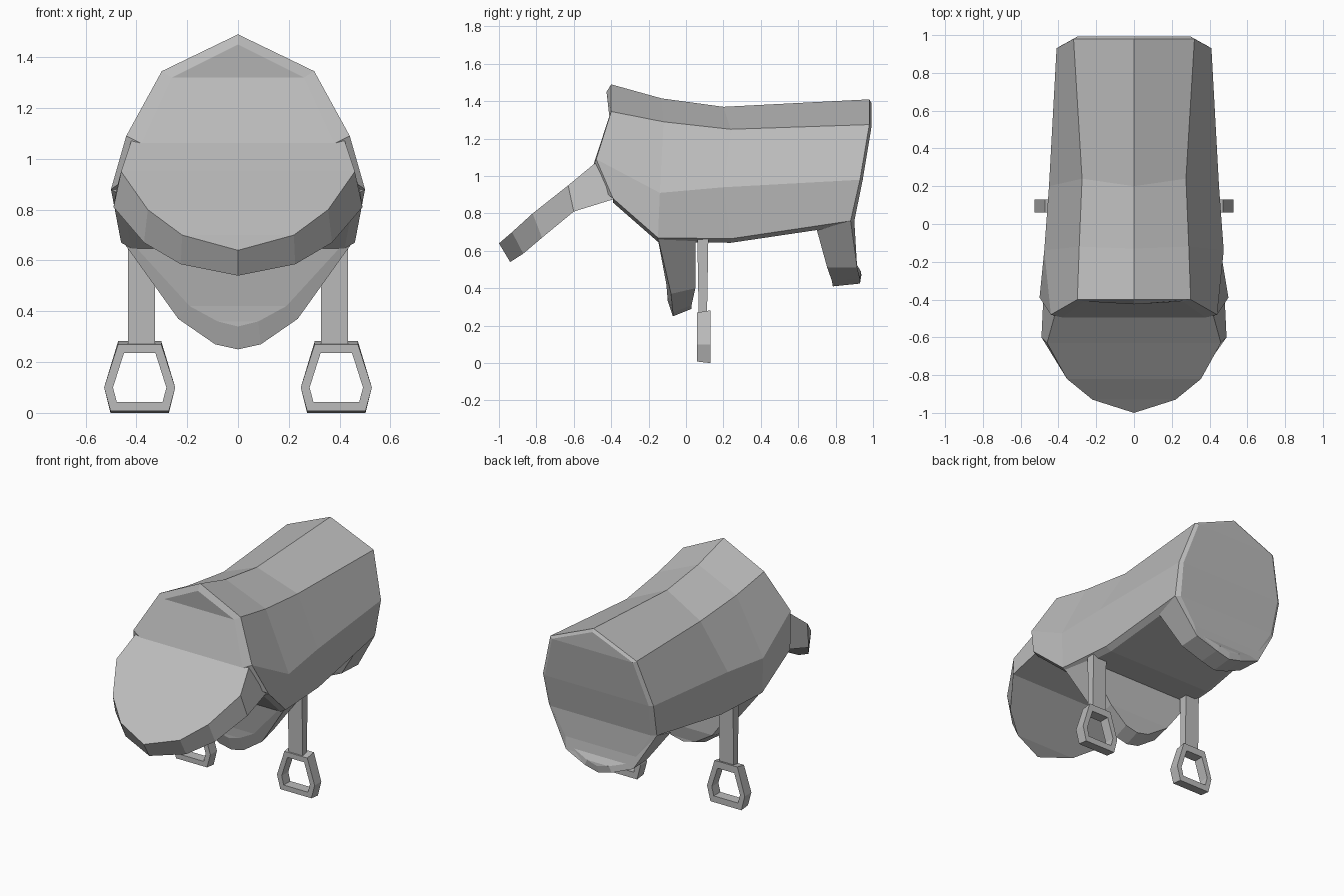
import bpy, bmesh

cube = bpy.data.objects.get("Cube")
if cube:
    bpy.data.objects.remove(cube, do_unlink=True)

grey = bpy.data.materials.new("plain grey")
grey.use_nodes = True
colour = (0.5, 0.5, 0.5, 1)
grey.diffuse_color = colour
grey.node_tree.nodes["Principled BSDF"].inputs["Base Color"].default_value = colour


def finish(name, bm):
    bmesh.ops.remove_doubles(bm, verts=bm.verts, dist=0.0005)
    bmesh.ops.recalc_face_normals(bm, faces=bm.faces)
    mesh = bpy.data.meshes.new(name)
    bm.to_mesh(mesh)
    bm.free()
    mesh.materials.append(grey)
    obj = bpy.data.objects.new(name, mesh)
    bpy.context.collection.objects.link(obj)
    return obj


def add_face(bm, verts):
    """Add a face, skipping repeated corners on the centre line."""
    unique = list(dict.fromkeys(verts))
    if len(unique) > 2 and not bm.faces.get(unique):
        bm.faces.new(unique)


def loft(name, layers):
    """Mirror each half outline across x, join the outlines, cap both ends."""
    bm = bmesh.new()
    sides = []
    for rows in layers:
        left = [bm.verts.new(p) for p in rows]
        right = [v if v.co.x == 0 else bm.verts.new((-v.co.x, v.co.y, v.co.z)) for v in left]
        sides.append((left, right))
    loops = [l + r[::-1] for l, r in sides]
    for a, b in zip(loops, loops[1:]):
        for i in range(len(a)):
            j = (i + 1) % len(a)
            add_face(bm, (a[i], a[j], b[j], b[i]))
    for l, r in (sides[0], sides[-1]):
        for i in range(len(l) - 1):
            add_face(bm, (l[i], l[i + 1], r[i + 1], r[i]))
    return finish(name, bm)


# Ridged body: ridge, shoulder, flank and lower edge of each section
front = [(0, -.40, 1.49), (.30, -.40, 1.345), (.44, -.48, 1.09), (.50, -.39, .88)]
fore = [(0, -.13, 1.415), (.29, -.12, 1.29), (.475, -.14, .91), (.46, -.15, .67)]
waist = [(0, .20, 1.37), (.275, .24, 1.25), (.45, .20, .94), (.43, .24, .665)]
rear = [(0, .98, 1.41), (.32, .98, 1.275), (.41, .93, .98), (.40, .88, .76)]


def with_underside(section):
    x, y, z = section[-1]
    return section + [(x - .04, y, z - .022)]


loft("body", [with_underside(s) for s in (front, fore, waist, rear)])

# Front panel with narrow sloped rim
loft("front_panel", [
    [(0, -.425, 1.45), (.26, -.41, 1.32), (.38, -.495, 1.06), (.40, -.48, .95)], front])

# Chest flap sweeping forward and down
loft("chest_flap", [
    [(.42, -.485, 1.07), (.46, -.63, .95), (.355, -.82, .80), (.22, -.93, .70), (0, -1, .64)],
    [(.48, -.39, .875), (.49, -.60, .81), (.37, -.77, .67), (.225, -.87, .585), (0, -.94, .54)]])

# Rear panel and its hanging flap
rear_rim = [(.25, .915, .51), (.10, .93, .45), (0, .93, .425)]
loft("rear_panel", [
    [(0, .992, 1.39), (.30, .992, 1.265), (.385, .945, .98), (.37, .90, .76),
     (.23, .905, .54), (.08, .935, .49), (0, .938, .47)],
    rear + rear_rim])
loft("rear_flap", [
    [rear[-1]] + rear_rim,
    [(.38, .70, .71), (.24, .755, .51), (.10, .78, .44), (0, .785, .41)]])

# Belly flap between the stirrups
loft("belly_flap", [
    [(.41, -.15, .66), (.19, -.105, .42), (.08, -.10, .36), (0, -.10, .34)],
    [(.45, -.15, .67), (.235, -.08, .37), (.09, -.07, .27), (0, -.07, .25)],
    [(.43, .05, .67), (.23, .05, .40), (.09, .03, .31), (0, .03, .29)]])


# Stirrups: a hexagonal open frame on a flat strap
def ring_points(halves, cx):
    return [(cx + w, z) for w, z in halves] + [(cx - w, z) for w, z in reversed(halves)]


def stirrup(side, sign):
    cx = .387 * sign
    outer = ring_points([(.085, .27), (.14, .10), (.115, .008)], cx)
    inner = ring_points([(.062, .235), (.105, .10), (.09, .042)], cx)
    bm = bmesh.new()
    rings = [[bm.verts.new((x, y, z)) for x, z in pts]
             for pts, y in ((outer, .06), (outer, .13), (inner, .13), (inner, .06))]
    for v in rings[1]:
        v.co.z += .012 if v.co.z > .2 else -.008 if v.co.z < .05 else 0
    for a, b in zip(rings, rings[1:] + rings[:1]):
        for i in range(len(a)):
            j = (i + 1) % len(a)
            bm.faces.new((a[i], a[j], b[j], b[i]))
    finish(side + "_stirrup", bm)

    bm = bmesh.new()
    bmesh.ops.create_cube(bm, size=1)
    for v in bm.verts:
        top = v.co.z > 0
        thick = .06 if top else .045
        v.co = (.38 * sign + v.co.x * .105, .09 + v.co.y * thick, .70 if top else .265)
    finish(side + "_strap", bm)


stirrup("left", 1)
stirrup("right", -1)
